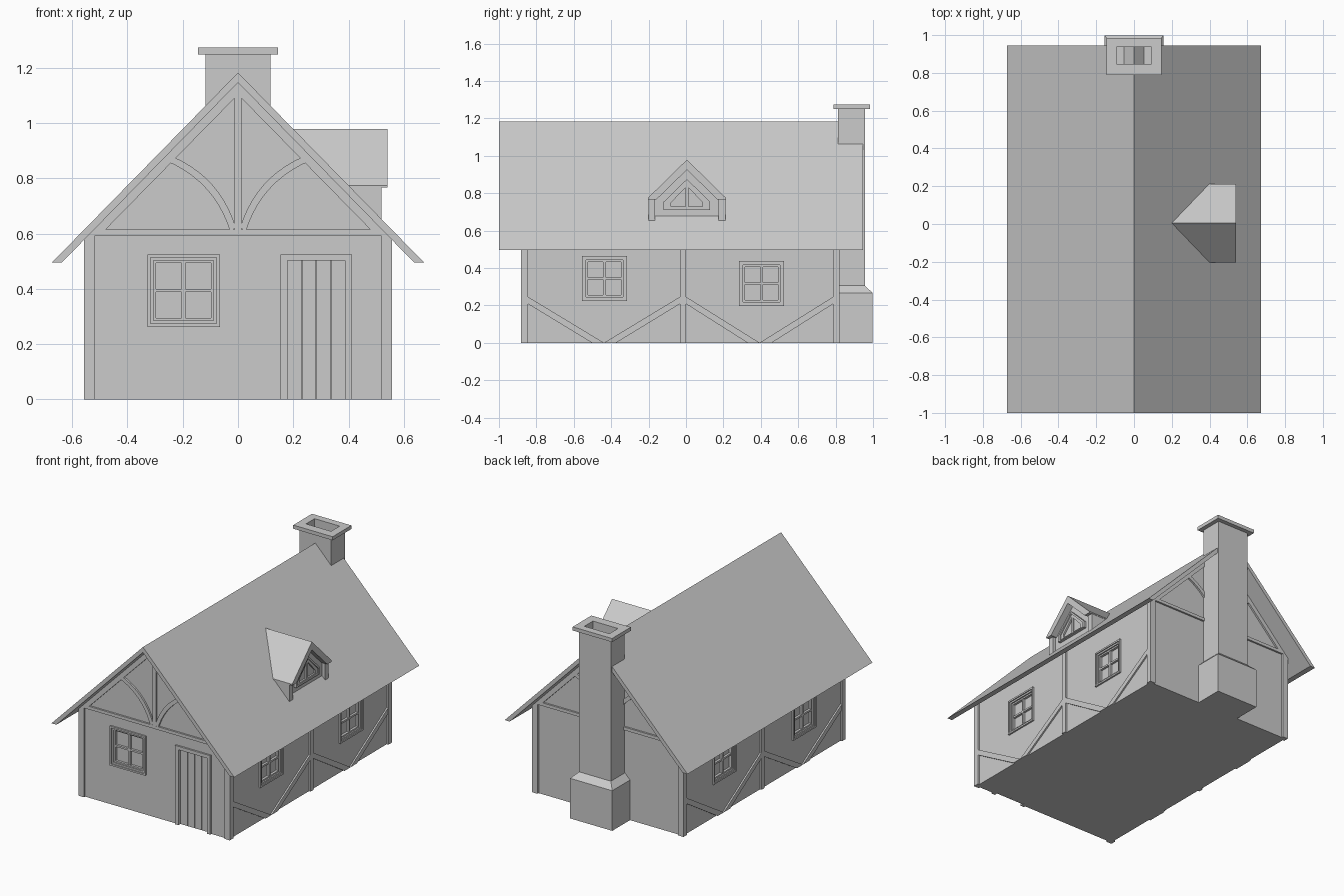
import bpy
import bmesh

cube = bpy.data.objects.get("Cube")
if cube:
    bpy.data.objects.remove(cube, do_unlink=True)

grey = bpy.data.materials.new("plain grey")
grey.use_nodes = True
grey.diffuse_color = (0.6, 0.6, 0.6, 1)
grey.node_tree.nodes["Principled BSDF"].inputs["Base Color"].default_value = (0.6, 0.6, 0.6, 1)


def place(axis, a, b, d):
    """Put a 2D point at depth d along the given axis."""
    return {"x": (d, a, b), "y": (a, d, b), "z": (a, b, d)}[axis]


def finish(name, bm):
    bmesh.ops.recalc_face_normals(bm, faces=bm.faces)
    mesh = bpy.data.meshes.new(name)
    bm.to_mesh(mesh)
    bm.free()
    mesh.materials.append(grey)
    obj = bpy.data.objects.new(name, mesh)
    bpy.context.scene.collection.objects.link(obj)
    return obj


def prism(name, axis, pts, d0, d1):
    bm = bmesh.new()
    ends = [[bm.verts.new(place(axis, a, b, d)) for a, b in pts] for d in (d0, d1)]
    n = len(pts)
    for end in ends:
        bm.faces.new(end)
    for i in range(n):
        j = (i + 1) % n
        bm.faces.new((ends[0][i], ends[0][j], ends[1][j], ends[1][i]))
    return finish(name, bm)


def ring(name, axis, outer, inner, d0, d1):
    """Extruded frame between two outlines with equal point counts."""
    bm = bmesh.new()
    loops = [[bm.verts.new(place(axis, a, b, d)) for a, b in pts]
             for pts, d in ((outer, d0), (outer, d1), (inner, d1), (inner, d0))]
    n = len(outer)
    for k in range(4):
        p, q = loops[k], loops[(k + 1) % 4]
        for i in range(n):
            j = (i + 1) % n
            bm.faces.new((p[i], p[j], q[j], q[i]))
    return finish(name, bm)


def rect(a0, a1, b0, b1):
    return [(a0, b0), (a1, b0), (a1, b1), (a0, b1)]


def box(name, x, y, z):
    return prism(name, "z", rect(*x, *y), *z)


def flip(pts, s):
    return [(s * a, b) for a, b in pts]


WX, FRONT, BACK, OUT = 0.545, -0.87, 0.81, 0.012
SLOPE = 1.022
cutters = []

# Walls and roof
walls = prism("walls", "y", [(-WX, 0), (WX, 0), (WX, 0.605), (0, 1.16), (-WX, 0.605)], FRONT, BACK)
prism("roof", "y", [(0, 1.183), (0.673, 0.496), (0.637, 0.496), (0, 1.147),
                    (-0.637, 0.496), (-0.673, 0.496)], -1.0, 0.945)


# Windows with stepped frames and four panes
def window(name, axis, plane, sign, u, v, half):
    def sq(inset):
        h = half - inset
        return rect(u - h, u + h, v - h, v + h)

    def depth(off):
        return plane + sign * off

    cutters.append(prism("cutter", axis, sq(0.021), depth(-0.022), depth(0.05)))
    ring(name + "_trim", axis, sq(0), sq(0.011), depth(-0.005), depth(0.011))
    ring(name + "_frame", axis, sq(0.011), sq(0.022), depth(-0.005), depth(0.004))
    ring(name + "_sash", axis, sq(0.021), sq(0.031), depth(-0.024), depth(-0.006))
    h = half - 0.03
    prism(name + "_upright_bar", axis, rect(u - 0.007, u + 0.007, v - h, v + h), depth(-0.024), depth(-0.007))
    prism(name + "_cross_bar", axis, rect(u - h, u + h, v - 0.006, v + 0.006), depth(-0.024), depth(-0.007))


window("front_window", "y", FRONT, -1, -0.197, 0.394, 0.131)
window("left_front_window", "x", WX, 1, -0.436, 0.344, 0.12)
window("left_back_window", "x", WX, 1, 0.404, 0.317, 0.12)
window("right_back_window", "x", -WX, -1, 0.382, 0.344, 0.12)
window("right_front_window", "x", -WX, -1, -0.458, 0.317, 0.12)

# Door with frame and planks
cutters.append(prism("cutter", "y", rect(0.179, 0.388, -0.01, 0.502), FRONT - 0.05, FRONT + 0.022))
prism("door_frame", "y", [(0.153, 0), (0.153, 0.525), (0.413, 0.525), (0.413, 0), (0.388, 0),
                          (0.388, 0.502), (0.179, 0.502), (0.179, 0)], FRONT - OUT, FRONT + 0.005)
plank = 0.209 / 4
for i in range(4):
    a = 0.179 + i * plank
    prism("door_plank", "y", rect(a + 0.001, a + plank - 0.001, 0, 0.502), FRONT + 0.01, FRONT + 0.024)

# Cut the openings into the walls
for cutter in cutters:
    mod = walls.modifiers.new("opening", "BOOLEAN")
    mod.operation = "DIFFERENCE"
    mod.solver = "EXACT"
    mod.object = cutter
bpy.context.view_layer.update()
cut = bpy.data.meshes.new_from_object(walls.evaluated_get(bpy.context.evaluated_depsgraph_get()))
walls.modifiers.clear()
walls.data = cut
for cutter in cutters:
    bpy.data.objects.remove(cutter, do_unlink=True)

# Corner posts, side posts and slanted side braces
for s in (-1, 1):
    side = "left" if s > 0 else "right"
    xs = sorted((s * 0.517, s * (WX + OUT)))
    box(side + "_front_post", xs, (FRONT - OUT, -0.845), (0, 0.594))
    box(side + "_back_post", xs, (0.787, BACK + OUT), (0, 0.594))
    box(side + "_middle_post", xs, (-0.032, 0), (0, 0.594))
    for y0, y1 in ((-0.845, -0.032), (0, 0.787)):
        mid = (y0 + y1) / 2
        for edge, t in ((y0, -1), (y1, 1)):
            prism(side + "_brace", "x", [(edge, 0.246), (mid, 0), (mid + t * 0.065, 0), (edge, 0.208)],
                  s * (WX - 0.01), s * (WX + 0.01))


# Gable timbers, front and back
def curved_brace(steps=10):
    (ax, az), (bx, bz) = (0.018, 0.615), (0.25, 0.872)
    dx, dz = bx - ax, bz - az
    length = (dx * dx + dz * dz) ** 0.5
    nx, nz = -dz / length, dx / length
    sides = []
    for half in (-0.013, 0.013):
        row = []
        for i in range(steps + 1):
            t = i / steps
            h = 0.16 * t * (1 - t) + half
            row.append((ax + dx * t + nx * h, az + dz * t + nz * h))
        sides.append(row)
    return sides[0] + sides[1][::-1]


for end, d0, d1 in (("front", FRONT - OUT, FRONT + 0.01), ("back", BACK - 0.01, BACK + OUT)):
    prism(end + "_tie_beam", "y", rect(-0.535, 0.535, 0.594, 0.615), d0, d1)
    prism(end + "_king_post", "y", rect(-0.012, 0.012, 0.6, 1.12), d0, d1)
    for s in (-1, 1):
        prism(end + "_rafter", "y", flip([(0, 1.155), (0, 1.103), (0.5, 0.594), (0.549, 0.594)], s), d0, d1)
        prism(end + "_curved_brace", "y", flip(curved_brace(), s), d0, d1)

# Dormer: walls, side posts and roof
CY = 0.005


def dormer(pts):
    return [(a + CY, b) for a, b in pts]


def both(half):
    """Complete a symmetric outline from its +y half."""
    return dormer(half + [(-a, b) for a, b in reversed(half) if a > 0])


prism("dormer_roof", "x", dormer([(0, 0.979), (0.208, 0.775), (0.208, 0.767), (0.162, 0.767), (0, 0.925),
                                  (-0.162, 0.767), (-0.208, 0.767), (-0.208, 0.775)]), 0.15, 0.541)
prism("dormer_walls", "x", both([(0, 0.95), (0.2, 0.77), (0.2, 0.64)]), 0.2, 0.496)
for s in (-1, 1):
    prism("dormer_post", "x", dormer(flip(rect(0.17, 0.206, 0.635, 0.772), s)), 0.3, 0.519)

# Dormer window
outer = both([(0, 0.875), (0.124, 0.754), (0.124, 0.711)])
middle = both([(0, 0.86), (0.108, 0.752), (0.108, 0.718)])
inner = both([(0, 0.838), (0.084, 0.75), (0.084, 0.728)])
ring("dormer_window_trim", "x", outer, middle, 0.49, 0.515)
ring("dormer_window_sash", "x", middle, inner, 0.49, 0.507)
prism("dormer_window_bar", "x", dormer(rect(-0.008, 0.008, 0.72, 0.85)), 0.49, 0.506)

# Chimney: base, sloped shoulder, hollow shaft and cap
box("chimney_base", (-0.155, 0.155), (0.8, 0.997), (0, 0.267))
bm = bmesh.new()
low = [bm.verts.new((a, b, 0.267)) for a, b in rect(-0.155, 0.155, 0.8, 0.997)]
high = [bm.verts.new((a, b, 0.305)) for a, b in rect(-0.117, 0.117, 0.8, 0.957)]
bm.faces.new(low)
bm.faces.new(high)
for i in range(4):
    j = (i + 1) % 4
    bm.faces.new((low[i], low[j], high[j], high[i]))
finish("chimney_shoulder", bm)
flue = rect(-0.092, 0.092, 0.847, 0.937)
ring("chimney_shaft", "z", rect(-0.117, 0.117, 0.813, 0.957), flue, 0.28, 1.25)
prism("flue_floor", "z", flue, 1.1, 1.13)
ring("chimney_cap", "z", rect(-0.145, 0.145, 0.788, 0.985), flue, 1.249, 1.273)
